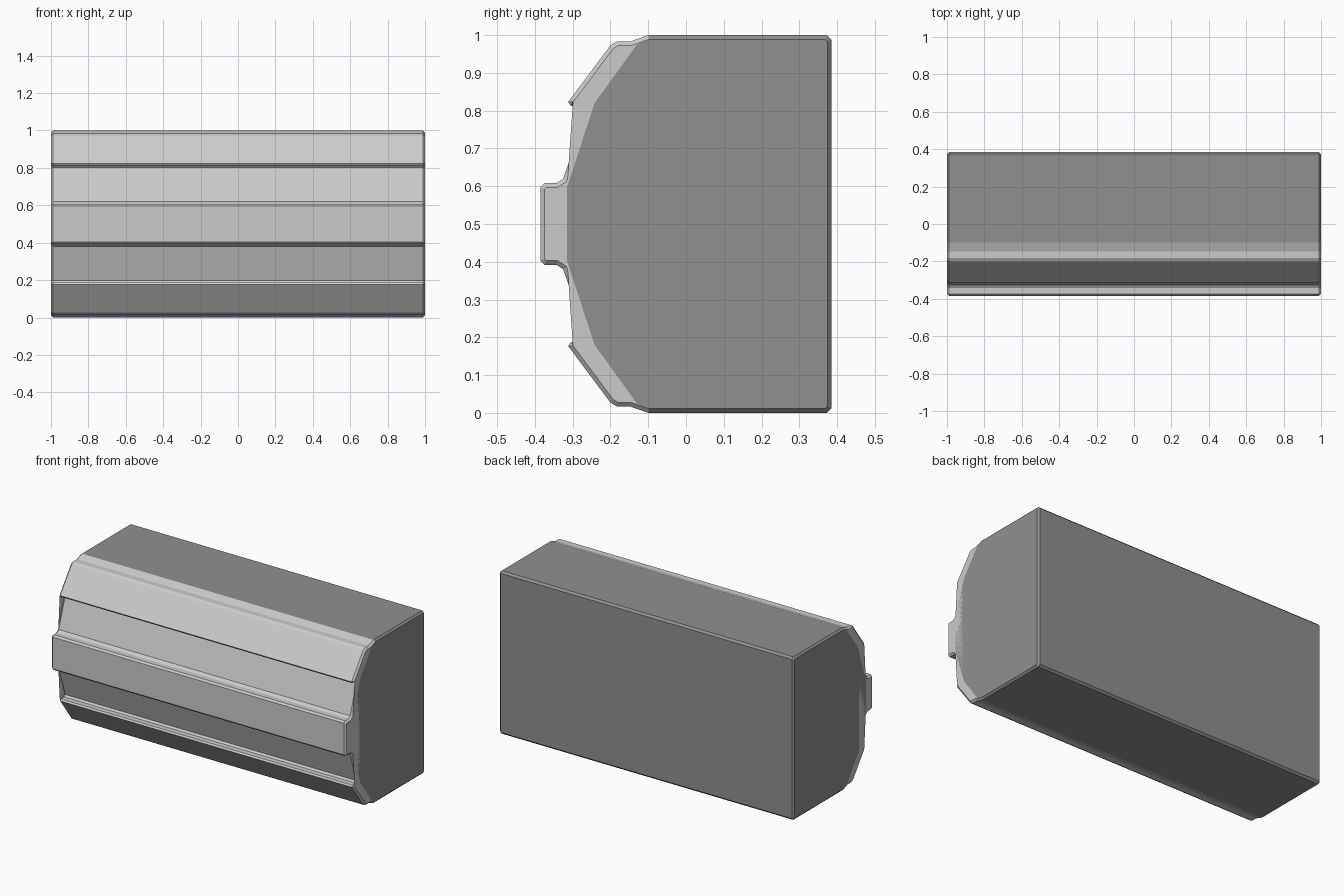
import bpy, bmesh
from mathutils import Vector

if "Cube" in bpy.data.objects:
    bpy.data.objects.remove(bpy.data.objects["Cube"])

HALF, BEV = 1.0, 0.011

def mirror(pts):
    return [(y, 1 - z) for y, z in reversed(pts)]

# Upper half of the cross-section (y, z), from the middle slat over to the back
upper = [(-0.385, 0.597), (-0.375, 0.608), (-0.343, 0.608), (-0.325, 0.62),
         (-0.263, 0.802), (-0.273, 0.813), (-0.305, 0.813), (-0.312, 0.823),
         (-0.2, 0.973), (-0.183, 0.983), (-0.148, 0.983), (-0.1, 1.0),
         (0.373, 1.0), (0.385, 0.988)]
outline = [Vector(p) for p in upper + mirror(upper)]

def inset(pts, d):
    """Mitred inward offset of a clockwise-drawn closed outline."""
    out = []
    for i, p in enumerate(pts):
        a = (p - pts[i - 1]).normalized()
        b = (pts[(i + 1) % len(pts)] - p).normalized()
        na, nb = Vector((a.y, -a.x)), Vector((b.y, -b.x))
        out.append(p + (na + nb) * d / (1 + na.dot(nb)))
    return out

rim = inset(outline, BEV)

# Line where the slatted front meets the body, from bottom to top
front_top = [(-0.315, 0.597), (-0.242, 0.82), (-0.13, 0.975)]
joint = [Vector(p) for p in mirror(front_top) + front_top]

def make_part(name, ids, seam):
    """Long prism with chamfered ends: outer skin, chamfer, end caps, seam wall."""
    bm = bmesh.new()
    ends = []
    for s in (-1, 1):
        vert = lambda p, x: bm.verts.new((s * x, p.x, p.y))
        skin = [vert(outline[i], HALF - BEV) for i in ids]
        edge = [vert(rim[i], HALF) for i in ids]
        wall = [vert(p, HALF) for p in seam]
        for k in range(len(ids) - 1):
            bm.faces.new((skin[k], skin[k + 1], edge[k + 1], edge[k]))
        bm.faces.new(edge + wall)
        ends.append((skin, [edge[-1]] + wall + [edge[0]]))
    for a, b in zip(*ends):
        for k in range(len(a) - 1):
            bm.faces.new((a[k], a[k + 1], b[k + 1], b[k]))
    bmesh.ops.holes_fill(bm, edges=[e for e in bm.edges if e.is_boundary], sides=6)
    bmesh.ops.recalc_face_normals(bm, faces=bm.faces)
    me = bpy.data.meshes.new(name)
    bm.to_mesh(me)
    bm.free()
    ob = bpy.data.objects.new(name, me)
    bpy.context.collection.objects.link(ob)
    return ob

# Dark body behind, and the light stepped slats wrapped round its front
n, k = len(outline), upper.index((-0.1, 1.0))
low = n - 1 - k
body = make_part("body", list(range(k, low + 1)), joint)
slats = make_part("front_slats", list(range(low, n)) + list(range(k + 1)), joint[::-1])

dark = bpy.data.materials.new("dark_grey")
dark.diffuse_color = (0.28, 0.28, 0.28, 1)
dark.use_nodes = True
dark.node_tree.nodes["Principled BSDF"].inputs["Base Color"].default_value = dark.diffuse_color
body.data.materials.append(dark)
